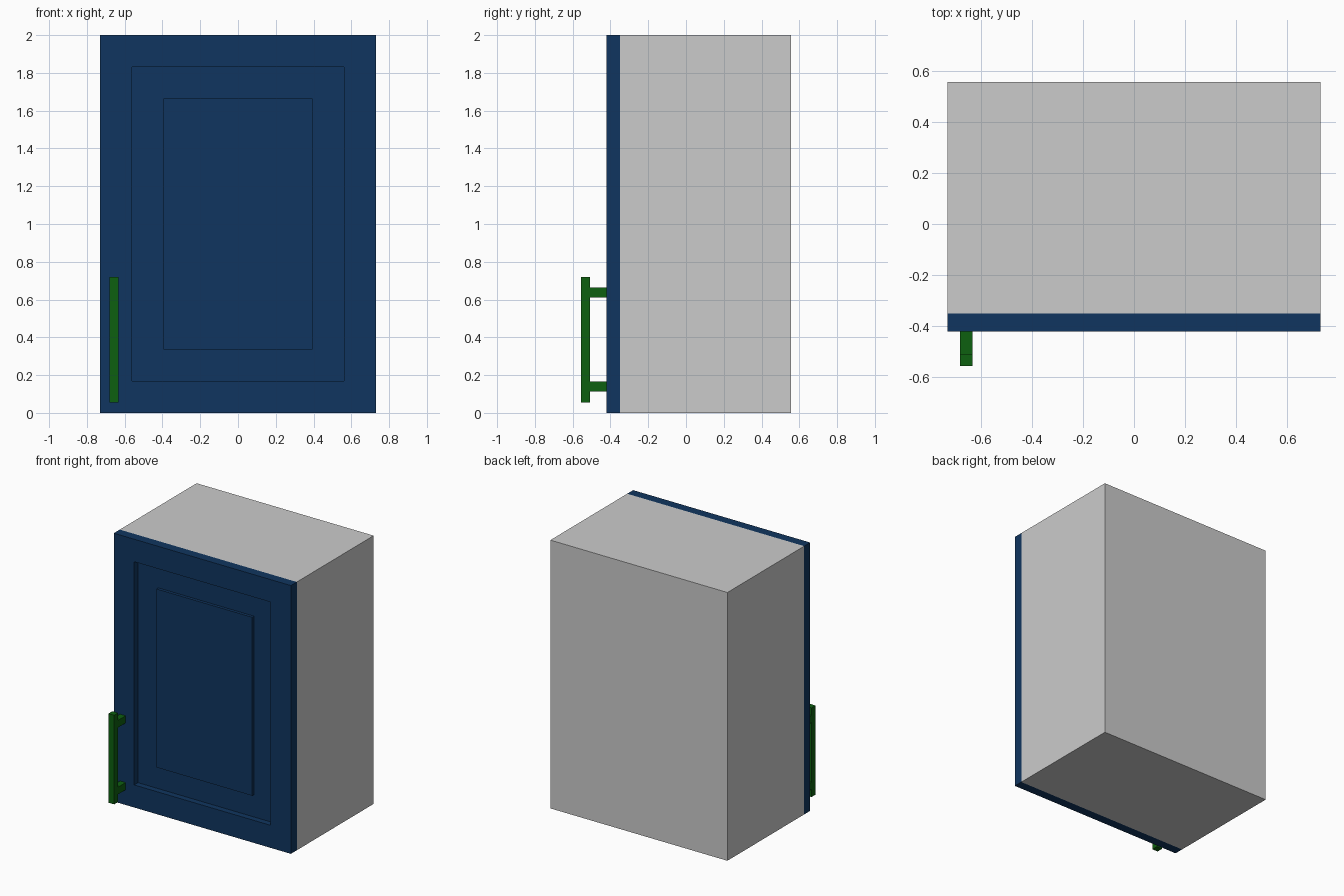
import bpy, bmesh

if "Cube" in bpy.data.objects:
    bpy.data.objects.remove(bpy.data.objects["Cube"])

def material(name, rgb):
    m = bpy.data.materials.new(name)
    m.diffuse_color = (*rgb, 1)
    m.use_nodes = True
    m.node_tree.nodes["Principled BSDF"].inputs["Base Color"].default_value = m.diffuse_color
    return m

blue = material("blue_paint", (0.005, 0.036, 0.115))
green = material("green_metal", (0.004, 0.115, 0.005))

def finish(name, bm, mat=None):
    bmesh.ops.recalc_face_normals(bm, faces=bm.faces)
    me = bpy.data.meshes.new(name)
    bm.to_mesh(me)
    bm.free()
    ob = bpy.data.objects.new(name, me)
    bpy.context.collection.objects.link(ob)
    if mat:
        me.materials.append(mat)
    return ob

def box_mesh(x, y, z):
    bm = bmesh.new()
    bmesh.ops.create_cube(bm, size=1)
    for v in bm.verts:
        v.co = [r[0] if c < 0 else r[1] for c, r in zip(v.co, (x, y, z))]
    return bm

# Cabinet body
finish("cabinet_body", box_mesh((-0.73, 0.73), (-0.35, 0.555), (0, 2)))

# Door: frame, sunken border, raised centre panel
bm = box_mesh((-0.73, 0.73), (-0.42, -0.35), (0, 2))
bm.normal_update()
front = min(bm.faces, key=lambda f: f.calc_center_median().y)

def step(face, inset, depth):
    bmesh.ops.inset_region(bm, faces=[face], thickness=inset, use_even_offset=True)
    old = face
    r = bmesh.ops.extrude_face_region(bm, geom=[old])
    new = next(g for g in r["geom"] if isinstance(g, bmesh.types.BMFace))
    if old.is_valid and old is not new:
        bmesh.ops.delete(bm, geom=[old], context='FACES_ONLY')
    for v in new.verts:
        v.co.y += depth
    bm.normal_update()
    return new

front = step(front, 0.168, 0.045)
front = step(front, 0.167, -0.022)
finish("door", bm, blue)

# Handle: bar and two posts
hx = (-0.68, -0.633)
finish("handle_bar", box_mesh(hx, (-0.555, -0.508), (0.056, 0.72)), green)
for name, z in (("lower", 0.14), ("upper", 0.638)):
    finish(f"handle_post_{name}",
           box_mesh(hx, (-0.508, -0.42), (z - 0.027, z + 0.027)), green)
